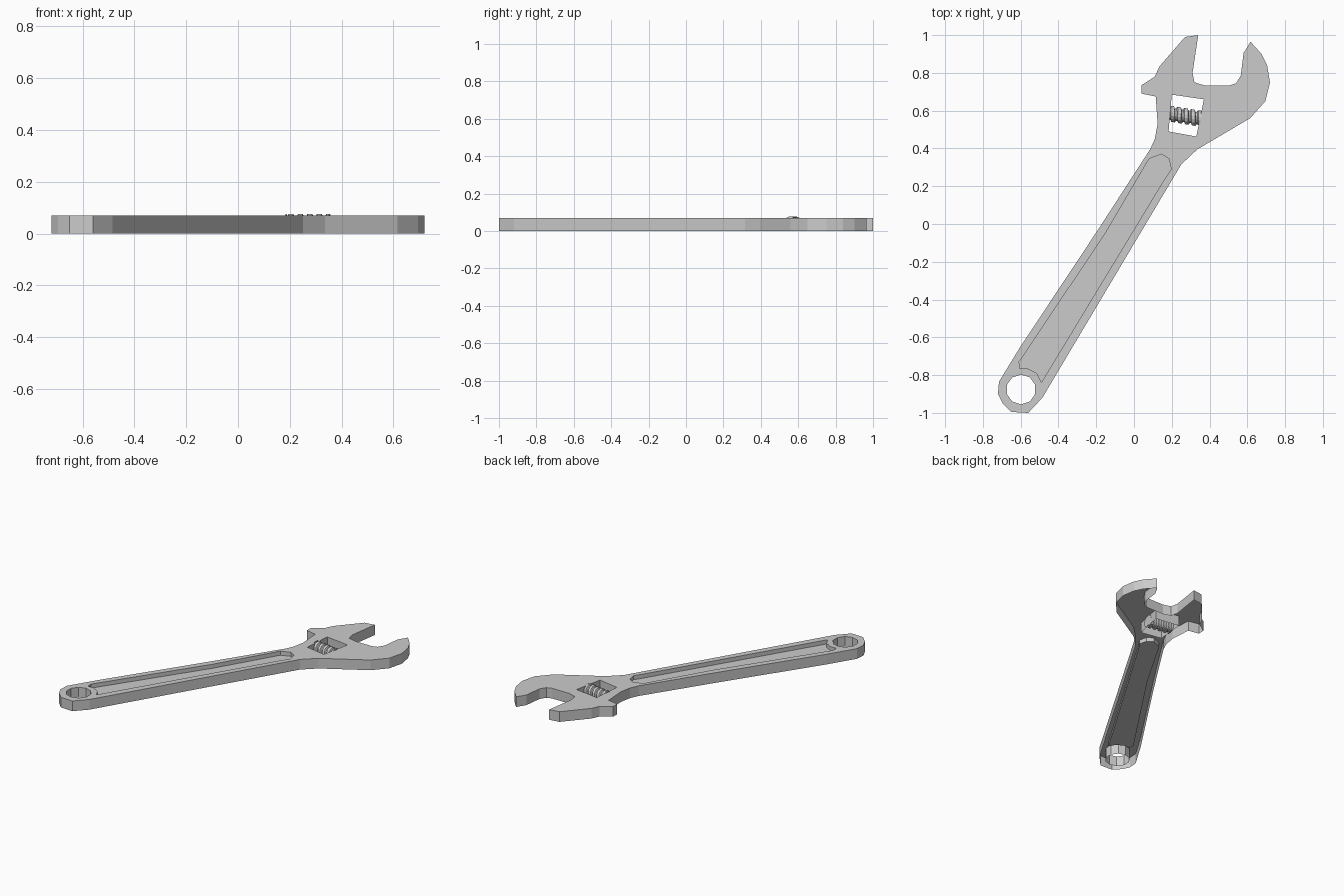
import bpy, bmesh, math
from mathutils import Vector, Matrix

if "Cube" in bpy.data.objects:
    bpy.data.objects.remove(bpy.data.objects["Cube"])

TOP = 0.07          # plate thickness
FLOOR = 0.042       # bottom of the handle recess


def make_object(name, bm):
    mesh = bpy.data.meshes.new(name)
    bm.to_mesh(mesh)
    bm.free()
    obj = bpy.data.objects.new(name, mesh)
    bpy.context.collection.objects.link(obj)
    return obj


def add_loop(bm, pts, z):
    verts = [bm.verts.new((x, y, z)) for x, y in pts]
    edges = [bm.edges.new((v, verts[(i + 1) % len(verts)])) for i, v in enumerate(verts)]
    return verts, edges


def add_wall(bm, upper, z):
    """Drop a wall from a closed loop down to height z, return the lower loop."""
    lower = [bm.verts.new((v.co.x, v.co.y, z)) for v in upper]
    n = len(upper)
    for i in range(n):
        j = (i + 1) % n
        bm.faces.new((upper[i], lower[i], lower[j], upper[j]))
    return lower


def ccw(pts):
    area = sum(a[0] * b[1] - b[0] * a[1] for a, b in zip(pts, pts[1:] + pts[:1]))
    return pts if area > 0 else pts[::-1]


# Profiles
outline = ccw([
    (0.34, 1.0), (0.27, 0.99), (0.135, 0.835), (0.11, 0.78), (0.04, 0.735),
    (0.04, 0.69), (0.115, 0.675), (0.125, 0.53), (0.11, 0.45), (0.085, 0.395),
    (-0.20, -0.045), (-0.605, -0.655), (-0.715, -0.835), (-0.72, -0.90),
    (-0.695, -0.95), (-0.65, -0.995), (-0.56, -1.0), (-0.485, -0.92),
    (-0.405, -0.785), (0.25, 0.315), (0.335, 0.395), (0.615, 0.56),
    (0.695, 0.65), (0.72, 0.75), (0.705, 0.84), (0.675, 0.90), (0.617, 0.965),
    (0.58, 0.905), (0.565, 0.785), (0.54, 0.745), (0.505, 0.733),
    (0.375, 0.733), (0.32, 0.75), (0.31, 0.80)])
window = ccw([(0.20, 0.685), (0.37, 0.66), (0.33, 0.463), (0.183, 0.49)])
recess = ccw([
    (-0.608, -0.73), (-0.155, -0.055), (0.08, 0.345), (0.145, 0.37),
    (0.185, 0.345), (0.197, 0.29), (0.16, 0.235), (-0.49, -0.838),
    (-0.515, -0.79), (-0.565, -0.765), (-0.605, -0.765)])
eye = [(-0.598 + 0.079 * math.cos(math.tau * (i + 0.5) / 10),
        -0.876 + 0.079 * math.sin(math.tau * (i + 0.5) / 10)) for i in range(10)]

# Wrench body: top plate with openings, side walls, sunken handle panel, open underside
bm = bmesh.new()
loops, edges = [], []
for pts in (outline, window[::-1], eye[::-1], recess[::-1]):
    v, e = add_loop(bm, pts, TOP)
    loops.append(v)
    edges += e
bmesh.ops.triangle_fill(bm, use_beauty=True, use_dissolve=False, edges=edges, normal=(0, 0, 1))
for f in bm.faces:
    f.normal_update()
    if f.normal.z < 0:
        f.normal_flip()
for loop in loops[:3]:
    add_wall(bm, loop, 0.0)
floor = add_wall(bm, loops[3], FLOOR)
bm.faces.new(floor[::-1])
make_object("wrench_body", bm)

# Adjusting worm: helical thread swept round a tilted axis
start, end = Vector((0.186, 0.585, 0.035)), Vector((0.354, 0.557, 0.035))
length = (end - start).length
pitch, sides = 0.037, 14
section = [(0.0, 0.042), (0.5, 0.042), (0.62, 0.032), (0.88, 0.032), (1.0, 0.042)]
bm = bmesh.new()
turns = math.ceil(length / pitch) + 1
rows = []
for k in range(turns * sides + 1):
    a = math.tau * k / sides
    row = []
    for t, r in section:
        x = min(max((t + k / sides - 1) * pitch, 0), length)
        row.append(bm.verts.new((x, r * math.cos(a), r * math.sin(a))))
    rows.append(row)
for r0, r1 in zip(rows, rows[1:]):
    for i in range(len(section) - 1):
        bm.faces.new((r0[i], r0[i + 1], r1[i + 1], r1[i]))
bmesh.ops.remove_doubles(bm, verts=bm.verts[:], dist=1e-5)
bmesh.ops.dissolve_degenerate(bm, edges=bm.edges[:], dist=1e-5)
for x in (0.0, length):
    bmesh.ops.create_circle(bm, cap_ends=True, segments=sides, radius=0.033,
                            matrix=Matrix.Translation((x, 0, 0)) @ Matrix.Rotation(math.pi / 2, 4, 'Y'))
angle = math.atan2(end.y - start.y, end.x - start.x)
bmesh.ops.transform(bm, verts=bm.verts[:],
                    matrix=Matrix.Translation(start) @ Matrix.Rotation(angle, 4, 'Z'))
# lift so the lowest thread rests on the ground plane
low = min(v.co.z for v in bm.verts)
for v in bm.verts:
    v.co.z = max(v.co.z, 0.0) if low < 0 else v.co.z
make_object("adjusting_worm", bm)
